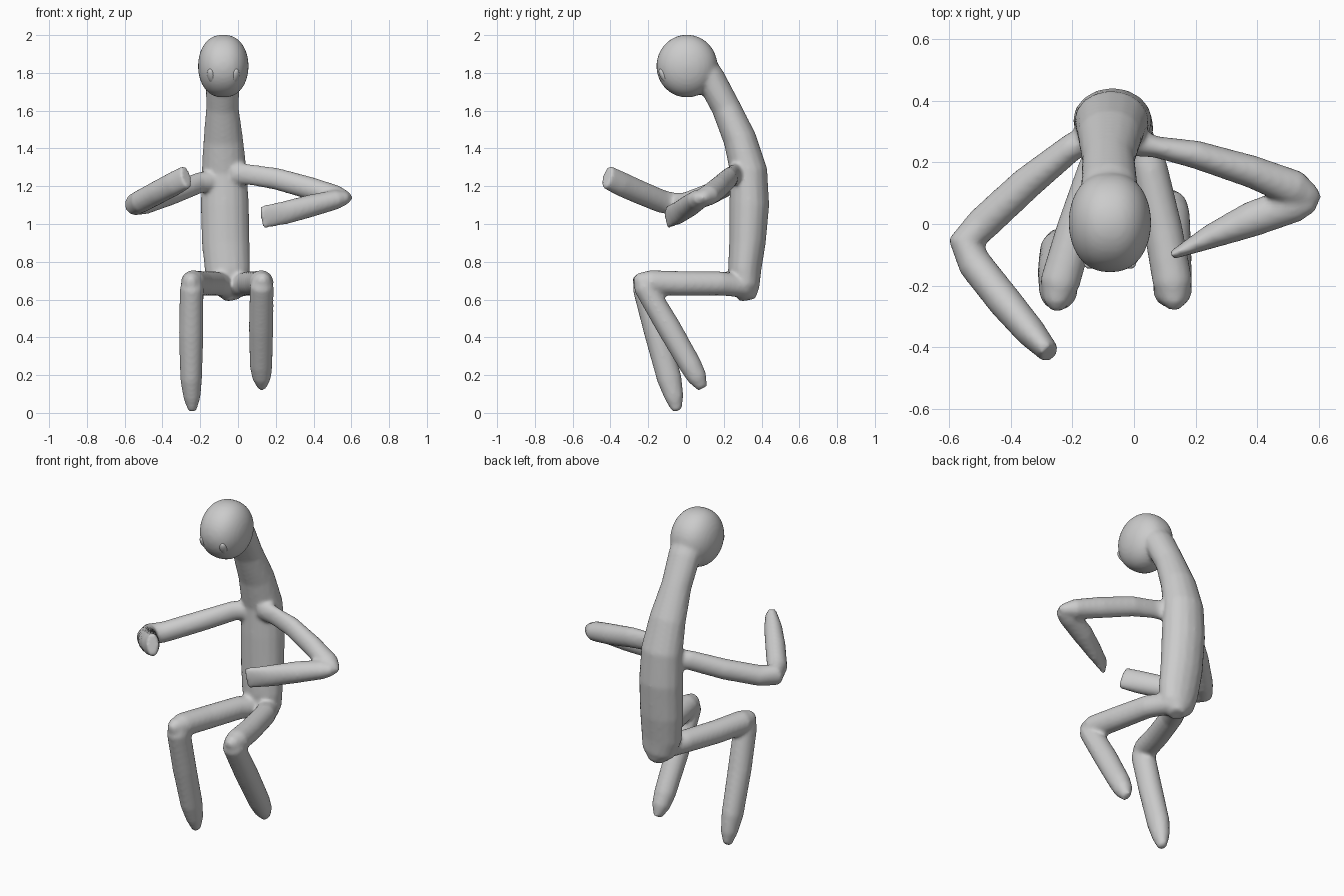
import bpy, bmesh, math
from mathutils import Vector, Matrix

SIDES = 16
bm = bmesh.new()


def tube(stations, hint):
    """Closed elliptical tube; station = (x, y, z, radius along hint, radius across)."""
    pts = [Vector(s[:3]) for s in stations]
    n = len(pts)
    rings = []
    for i, s in enumerate(stations):
        d_in = (pts[i] - pts[max(i - 1, 0)]).normalized()
        d_out = (pts[min(i + 1, n - 1)] - pts[i]).normalized()
        t = (d_in + d_out).normalized()
        side = Vector(hint)
        side = (side - t * side.dot(t)).normalized()
        other = t.cross(side)
        rings.append([bm.verts.new(pts[i] + side * s[3] * math.cos(a) + other * s[4] * math.sin(a))
                      for a in (2 * math.pi * k / SIDES for k in range(SIDES))])
    for a, b in zip(rings, rings[1:]):
        for k in range(SIDES):
            m = (k + 1) % SIDES
            bm.faces.new((a[k], a[m], b[m], b[k]))
    bm.faces.new(rings[0][::-1])
    bm.faces.new(rings[-1])


# Torso and neck, curving forward into the head
tube([(-.03, .325, .60, .04, .045), (-.04, .315, .66, .10, .075), (-.055, .31, .75, .12, .088),
      (-.065, .325, .90, .127, .097), (-.07, .335, 1.10, .128, .106), (-.073, .332, 1.28, .120, .099),
      (-.078, .285, 1.45, .105, .088), (-.083, .21, 1.62, .086, .077), (-.08, .13, 1.77, .092, .078),
      (-.08, .06, 1.86, .10, .08)], (1, 0, 0))

# Head, a little boxy across its width
head = bmesh.ops.create_uvsphere(bm, u_segments=32, v_segments=20, radius=1)["verts"]
for v in head:
    x = math.copysign(abs(v.co.x) ** .85, v.co.x)
    v.co = Vector((-.078 + .134 * x, .005 + .162 * v.co.y, 1.836 + .166 * v.co.z))

# Thighs
tube([(-.05, .31, .67, .06, .06), (-.12, .18, .685, .062, .064), (-.19, -.02, .685, .063, .066),
      (-.24, -.19, .69, .065, .066), (-.25, -.25, .69, .045, .05), (-.25, -.28, .685, .02, .03)], (1, 0, 0))
tube([(-.01, .31, .67, .06, .06), (.05, .18, .685, .06, .064), (.095, -.02, .685, .063, .066),
      (.125, -.19, .69, .065, .066), (.13, -.25, .69, .045, .05), (.13, -.275, .685, .02, .03)], (1, 0, 0))

# Shins tapering to the feet
tube([(-.24, -.225, .72, .045, .035), (-.245, -.215, .66, .063, .068), (-.248, -.155, .42, .065, .066),
      (-.248, -.088, .18, .058, .066), (-.244, -.062, .08, .045, .05), (-.242, -.048, .01, .022, .025)], (1, 0, 0))
tube([(.125, -.235, .72, .045, .03), (.125, -.22, .67, .063, .06), (.122, -.09, .45, .065, .064),
      (.122, .025, .25, .06, .06), (.125, .06, .185, .05, .052), (.127, .088, .13, .022, .027)], (1, 0, 0))

# Arm on the +x side, folded back across the body, wedge-shaped hand
tube([(-.02, .27, 1.27, .06, .05), (.07, .25, 1.26, .055, .035), (.2, .225, 1.24, .058, .046),
      (.38, .17, 1.19, .06, .053), (.52, .115, 1.15, .055, .06), (.575, .085, 1.14, .035, .04),
      (.6, .075, 1.14, .012, .02)], (0, 0, 1))
tube([(.575, .085, 1.14, .035, .045), (.52, .065, 1.13, .052, .06), (.38, .015, 1.095, .06, .058),
      (.25, -.04, 1.06, .062, .04), (.125, -.1, 1.035, .063, .014)], (0, 0, 1))

# Arm on the -x side, reaching forward
tube([(-.1, .3, 1.23, .055, .05), (-.2, .25, 1.22, .056, .045), (-.35, .13, 1.16, .058, .054),
      (-.49, 0, 1.11, .058, .056), (-.545, -.06, 1.105, .06, .058), (-.515, -.13, 1.12, .062, .056),
      (-.42, -.25, 1.17, .064, .056), (-.335, -.35, 1.215, .066, .05), (-.272, -.42, 1.25, .064, .034)], (0, 0, 1))

bmesh.ops.recalc_face_normals(bm, faces=bm.faces)
mesh = bpy.data.meshes.new("body")
bm.to_mesh(mesh)
bm.free()
body = bpy.data.objects.new("body", mesh)
bpy.context.collection.objects.link(body)

# Fuse the parts into one soft skin
fuse = body.modifiers.new("fuse", 'REMESH')
fuse.mode = 'VOXEL'
fuse.voxel_size = .011
fuse.use_smooth_shade = True
soften = body.modifiers.new("soften", 'SMOOTH')
soften.factor = .5
soften.iterations = 6

# Eyes, tilted to lie on the face
for name, x, turn in (("left_eye", -.141, -.35), ("right_eye", -.015, .35)):
    bpy.ops.mesh.primitive_uv_sphere_add(segments=20, ring_count=12, radius=1,
                                         location=(x, -.118, 1.783), rotation=(.55, 0, turn))
    eye = bpy.context.object
    eye.name = name
    eye.scale = (.022, .018, .044)
    bpy.ops.object.shade_smooth()
